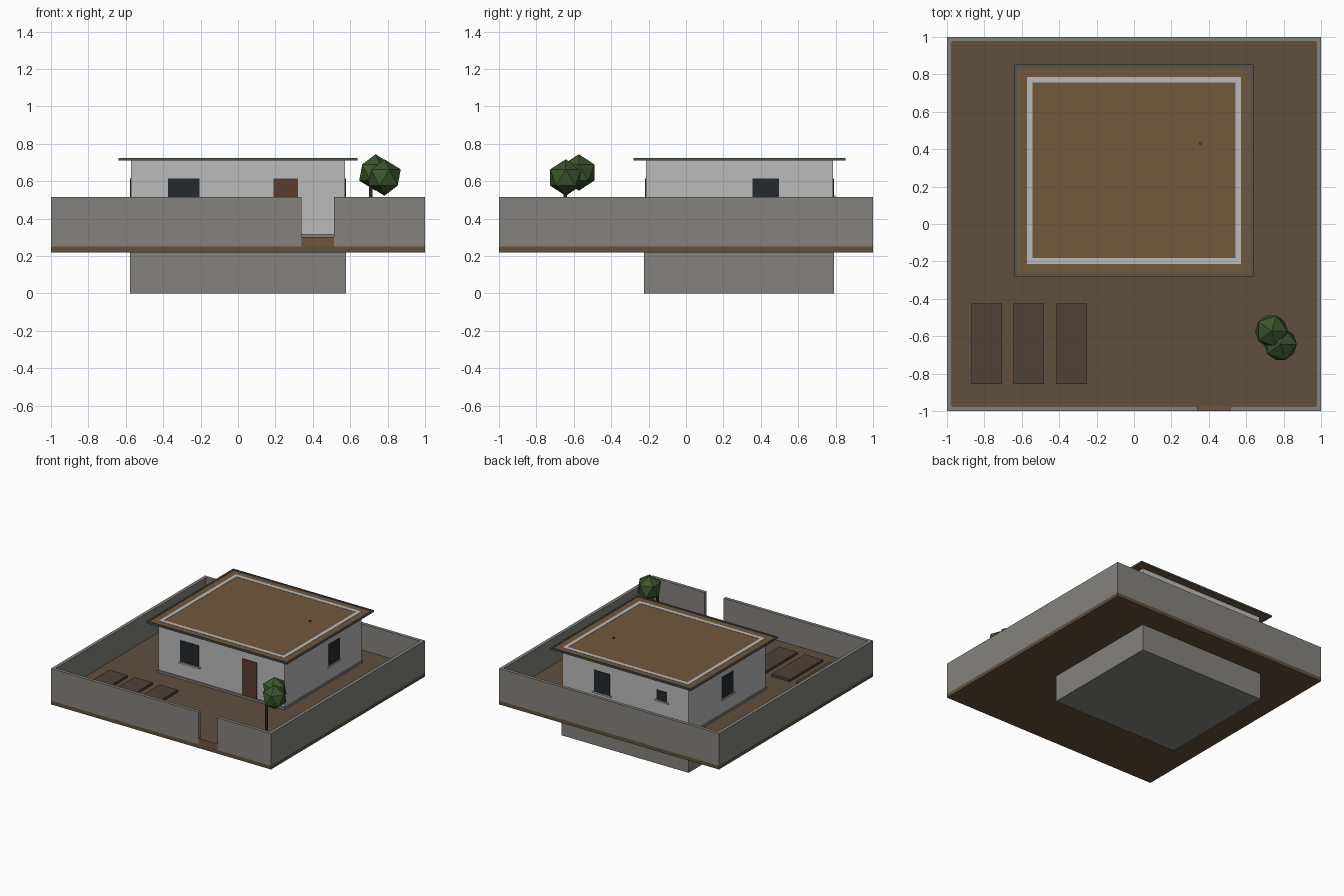
import bpy

if "Cube" in bpy.data.objects:
    bpy.data.objects.remove(bpy.data.objects["Cube"])


def mat(name, r, g, b):
    m = bpy.data.materials.new(name)
    m.diffuse_color = (r, g, b, 1)
    m.use_nodes = True
    m.node_tree.nodes["Principled BSDF"].inputs["Base Color"].default_value = m.diffuse_color
    return m


SOIL = mat("soil", .115, .08, .048)
EARTH = mat("bed_soil", .08, .054, .037)
PATH = mat("path", .16, .088, .045)
STONE = mat("stone", .23, .225, .205)
PLASTER = mat("plaster", .5, .5, .5)
ROOF = mat("roof", .165, .095, .046)
RIM = mat("rim", .08, .095, .085)
GLASS = mat("glass", .018, .022, .026)
WOOD = mat("wood", .1, .045, .028)
BARK = mat("bark", .06, .035, .02)
LEAF = mat("leaf", .045, .09, .025)


def box(name, x, y, z, m):
    """Box from (min, max) ranges."""
    bpy.ops.mesh.primitive_cube_add(size=1, location=[(a + b) / 2 for a, b in (x, y, z)])
    o = bpy.context.object
    o.name = name
    o.scale = [b - a for a, b in (x, y, z)]
    bpy.ops.object.transform_apply(location=False, rotation=False)
    o.data.materials.append(m)
    return o


def frame(name, x, y, z, t, m):
    """Rectangular ring of four boxes with thickness t."""
    (x0, x1), (y0, y1) = x, y
    box(name + "_front", x, (y0, y0 + t), z, m)
    box(name + "_back", x, (y1 - t, y1), z, m)
    box(name + "_left", (x0, x0 + t), (y0 + t, y1 - t), z, m)
    box(name + "_right", (x1 - t, x1), (y0 + t, y1 - t), z, m)


def rod(name, r, loc, z, m, n=8):
    bpy.ops.mesh.primitive_cylinder_add(vertices=n, radius=r, depth=z[1] - z[0],
                                        location=(*loc, (z[0] + z[1]) / 2))
    bpy.context.object.name = name
    bpy.context.object.data.materials.append(m)


# Ground and garden beds
box("ground_slab", (-1, 1), (-1, 1), (.22, .25), SOIL)
box("yard_soil", (-.98, .98), (-.98, .98), (.24, .30), SOIL)
for i, (a, b) in enumerate([(-.87, -.705), (-.645, -.48), (-.415, -.25)]):
    box(f"garden_bed_{i}", (a, b), (-.855, -.425), (.29, .32), EARTH)

# Yard wall with gate opening
T, Z = .027, (.25, .515)
box("yard_wall_back", (-1, 1), (1 - T, 1), Z, STONE)
box("yard_wall_left", (-1, -1 + T), (-1, 1 - T), Z, STONE)
box("yard_wall_right", (1 - T, 1), (-1, 1 - T), Z, STONE)
box("yard_wall_front_a", (-1 + T, .34), (-1, -1 + T), Z, STONE)
box("yard_wall_front_b", (.512, 1 - T), (-1, -1 + T), Z, STONE)
box("gate_threshold", (.34, .512), (-1, -1 + T), (.25, .301), PATH)

# House body
X0, X1, Y0, Y1 = -.572, .572, -.213, .787
box("foundation", (-.578, .578), (-.224, .792), (0, .318), STONE)
frame("house_wall", (X0, X1), (Y0, Y1), (.318, .721), .03, PLASTER)

# Flat roof with raised rim
box("roof_sheet", (-.63, .63), (-.272, .842), (.712, .719), ROOF)
frame("roof_rim", (-.64, .64), (-.282, .852), (.711, .725), .014, RIM)
rod("roof_vent", .01, (.355, .43), (.70, .724), BARK)


# Windows and door, each slightly proud of its wall
def window(name, side, a, b, z0, z1):
    for part, d, e, z, m in (("glass", .005, 0, (z0, z1), GLASS),
                             ("sill", .011, .012, (z0 - .012, z0), PLASTER)):
        r = (a - e, b + e)
        n = f"{name}_{part}"
        if side == "front":
            box(n, r, (Y0 - d, Y0 + .01), z, m)
        elif side == "back":
            box(n, r, (Y1 - .01, Y1 + d), z, m)
        elif side == "left":
            box(n, (X0 - d, X0 + .01), r, z, m)
        else:
            box(n, (X1 - .01, X1 + d), r, z, m)


window("front_window", "front", -.373, -.205, .44, .615)
window("right_window", "right", .355, .497, .44, .615)
window("left_window", "left", .205, .347, .44, .615)
window("back_window", "back", .14, .283, .44, .615)
window("back_small_window", "back", -.38, -.285, .525, .605)
box("front_door", (.19, .322), (Y0 - .005, Y0 + .01), (.318, .615), WOOD)

# Tree
rod("tree_trunk", .01, (.71, -.645), (.295, .6), BARK, 6)
for i, c in enumerate([(.735, -.573, .647), (.783, -.643, .62)]):
    bpy.ops.mesh.primitive_ico_sphere_add(subdivisions=1, radius=.0975, location=c)
    bpy.context.object.name = f"tree_crown_{i}"
    bpy.context.object.data.materials.append(LEAF)
